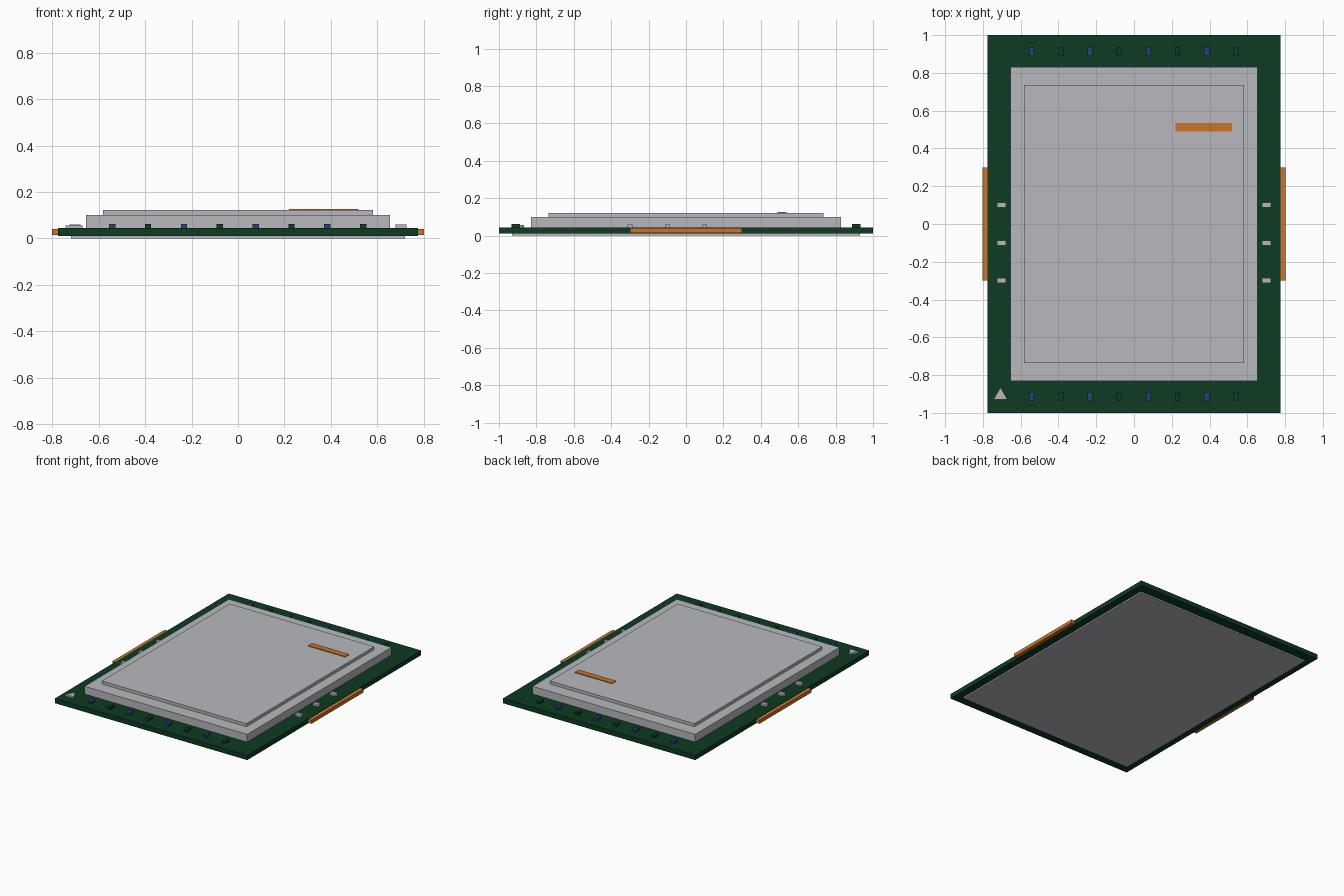
import bpy
import math

cube = bpy.data.objects.get("Cube")
if cube:
    bpy.data.objects.remove(cube, do_unlink=True)


def material(name, rgb):
    mat = bpy.data.materials.new(name)
    mat.use_nodes = True
    color = (*rgb, 1)
    mat.diffuse_color = color
    mat.node_tree.nodes["Principled BSDF"].inputs["Base Color"].default_value = color
    return mat


GREEN = material("board green", (0.004, 0.044, 0.016))
GREY = material("metal grey", (0.48, 0.485, 0.51))
ORANGE = material("copper orange", (0.58, 0.174, 0.026))
BLUE = material("component blue", (0.018, 0.05, 0.2))


def box(name, x, y, width, depth, bottom, top, mat):
    bpy.ops.mesh.primitive_cube_add(size=1, location=(x, y, (bottom + top) / 2))
    obj = bpy.context.object
    obj.name = name
    obj.scale = (width, depth, top - bottom)
    bpy.ops.object.transform_apply(location=False, rotation=False, scale=True)
    obj.data.materials.append(mat)
    return obj


# Board, underside contact plate and stepped metal lid
BOARD_TOP = 0.044
box("contact_plate", 0, 0, 1.44, 1.86, 0, 0.012, GREY)
box("board", 0, 0, 1.55, 2.0, 0.01, BOARD_TOP, GREEN)
box("lid_base", 0, 0, 1.31, 1.66, BOARD_TOP, 0.1, GREY)
box("lid_top", 0, 0, 1.164, 1.47, 0.1, 0.122, GREY)
box("lid_stripe", 0.37, 0.513, 0.3, 0.046, 0.122, 0.127, ORANGE)

# Side rails and small contacts on both long edges
for side, label in ((-1, "right"), (1, "left")):
    box(f"{label}_rail", side * 0.787, 0, 0.03, 0.6, 0.014, 0.04, ORANGE)
    for i in range(3):
        box(f"{label}_contact_{i + 1}", side * 0.702, 0.1 - 0.2 * i,
            0.048, 0.027, BOARD_TOP, 0.06, GREY)

# Alternating components along the front and back edges
for side, label in ((-1, "front"), (1, "back")):
    for i in range(8):
        box(f"{label}_component_{i + 1}", -0.542 + 0.1545 * i, side * 0.911,
            0.027, 0.045, BOARD_TOP, 0.061, GREEN if i % 2 else BLUE)

# Triangular corner marker
bpy.ops.mesh.primitive_cylinder_add(vertices=3, radius=0.042, depth=0.012,
                                    location=(-0.707, -0.907, BOARD_TOP + 0.006))
marker = bpy.context.object
marker.name = "corner_marker"
marker.data.materials.append(GREY)
# Point the marker toward the back
apex = max(marker.data.vertices, key=lambda v: v.co.y).co
marker.rotation_euler.z = math.pi / 2 - math.atan2(apex.y, apex.x)
